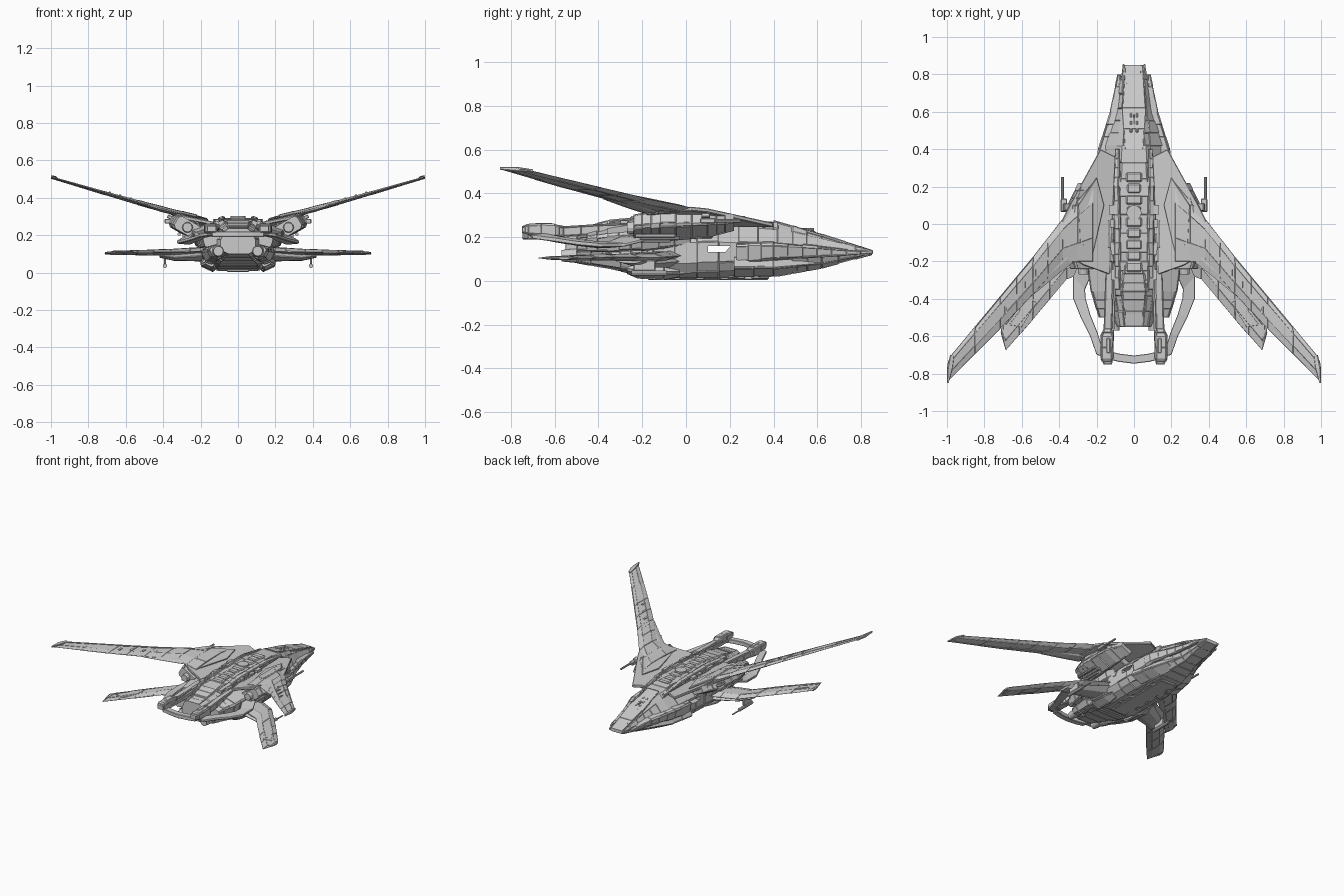
import bpy, bmesh, math, random
from mathutils import Vector, Matrix
random.seed(4)

def finish(name, bm, mirror=True, bevel=0.0):
    bmesh.ops.recalc_face_normals(bm, faces=bm.faces)
    me = bpy.data.meshes.new(name)
    bm.to_mesh(me)
    bm.free()
    ob = bpy.data.objects.new(name, me)
    bpy.context.collection.objects.link(ob)
    if bevel:
        m = ob.modifiers.new("bevel", 'BEVEL')
        m.width, m.segments, m.limit_method = bevel, 1, 'ANGLE'
    if mirror:
        ob.modifiers.new("mirror", 'MIRROR').use_mirror_merge = False
    return ob

def loft(name, rings, mirror=True, steps=1, panel=0.0, bevel=0.0):
    """Skin equal-sized rings; optional random recessed and raised panels."""
    rings = [[Vector(p) for p in r] for r in rings]
    dense = []
    for a, b in zip(rings, rings[1:]):
        dense += [[p.lerp(q, i / steps) for p, q in zip(a, b)] for i in range(steps)]
    dense.append(rings[-1])
    bm = bmesh.new()
    vs = [[bm.verts.new(p) for p in r] for r in dense]
    n = len(vs[0])
    sides = [bm.faces.new((a[i], a[(i + 1) % n], b[(i + 1) % n], b[i]))
             for a, b in zip(vs, vs[1:]) for i in range(n)]
    bm.faces.new(vs[0])
    bm.faces.new(vs[-1])
    bmesh.ops.recalc_face_normals(bm, faces=bm.faces)
    if panel:
        random.shuffle(sides)
        k = len(sides) * 2 // 5
        for group, d in ((sides[:k], -panel), (sides[k:2 * k], panel * .6)):
            bmesh.ops.inset_individual(bm, faces=group, thickness=panel, depth=d)
    return finish(name, bm, mirror, bevel)

def plate(name, pts, thick, bevel=0.004):
    return loft(name, [pts, [(x, y, z - thick) for x, y, z in pts]], bevel=bevel)

def box(name, c, s, rot=(0, 0, 0), mirror=True, bevel=0.004):
    bm = bmesh.new()
    m = Matrix.Translation(c)
    for ang, ax in zip(rot, 'XYZ'):
        m = m @ Matrix.Rotation(math.radians(ang), 4, ax)
    bmesh.ops.create_cube(bm, size=1, matrix=m @ Matrix.Diagonal((*s, 1)))
    return finish(name, bm, mirror, bevel)

def tube(name, c, r1, r2, length, sides=12, mirror=True, axis='X'):
    """Round bar along y (or upright with axis Z)."""
    bm = bmesh.new()
    bmesh.ops.create_cone(bm, cap_ends=True, segments=sides, radius1=r1, radius2=r2, depth=length,
                          matrix=Matrix.Translation(c) @ Matrix.Rotation(math.pi / 2, 4, axis))
    return finish(name, bm, mirror)

def hull_ring(y, wb, wm, wt, zb, z1, z2, zt):
    half = [(wb, y, zb), ((wb + wm) * .54, y, zb + (z1 - zb) * .4), (wm, y, z1), (wm, y, z2),
            (wt * 1.5, y, z2 + (zt - z2) * .7), (wt, y, zt)]
    return half + [(-x, b, z) for x, b, z in reversed(half)]

def tilt_ring(y, cx, cz, w, h, deg, chamfer=.3):
    c, s = math.cos(math.radians(deg)), math.sin(math.radians(deg))
    k = min(w, h) * chamfer / 2
    a, b = w / 2, h / 2
    out = [(a, b - k), (a - k, b), (k - a, b), (-a, b - k), (-a, k - b), (k - a, -b), (a - k, -b), (a, k - b)]
    return [(cx + u * c - v * s, y, cz + u * s + v * c) for u, v in out]

def wing_ring(x, le, te, z, t):
    prof = [(0, 0), (.25, .5), (.7, .45), (1, .05), (1, -.05), (.7, -.45), (.25, -.5)]
    return [(x, le + (te - le) * f, z + t * g) for f, g in prof]

# main hull with a slanted side slot through it
hull = loft("main_hull", [hull_ring(*r) for r in (
    (.85, .045, .058, .034, .12, .124, .134, .142),
    (.62, .05, .095, .045, .058, .115, .15, .212),
    (.42, .09, .155, .06, .022, .10, .17, .268),
    (.15, .11, .19, .075, .015, .085, .18, .292),
    (-.15, .11, .20, .075, .012, .075, .17, .29),
    (-.30, .10, .19, .075, .045, .10, .18, .275),
    (-.55, .05, .09, .05, .10, .13, .18, .235))], False, 3, .004)
slot = loft("slot_cutter", [[(x, .10, .133), (x, .18, .133), (x, .205, .16), (x, .10, .16)] for x in (-.5, .5)], False)
slot.hide_render = True
slot.hide_set(True)
cut = hull.modifiers.new("slot", 'BOOLEAN')
cut.object, cut.operation = slot, 'DIFFERENCE'

# nose plating and cheeks
loft("nose_cheek", [tilt_ring(*r) for r in (
    (.80, .08, .128, .015, .016, 0), (.60, .10, .135, .055, .05, -8),
    (.40, .145, .14, .085, .08, -10), (.23, .165, .13, .075, .09, -10))], steps=3, panel=.003)
loft("lower_cheek", [tilt_ring(*r) for r in (
    (.62, .06, .085, .04, .03, 25), (.40, .12, .06, .10, .05, 25), (.22, .15, .065, .11, .06, 25))],
    steps=2, panel=.003)
loft("nose_deck", [tilt_ring(*r) for r in (
    (.85, 0, .136, .095, .012, 0), (.62, 0, .208, .125, .014, 0), (.40, 0, .27, .10, .016, 0))], False, 2, .002)
box("nose_clamp", (.056, .835, .132), (.012, .04, .018))

# spine, turret, canopy segments and ridges
for i in range(9):
    box("spine_segment", (0, .25 - i * .06, .286), (.085 - .012 * (i % 2), .052, .022), mirror=False, bevel=.008)
tube("spine_turret", (0, .06, .29), .04, .04, .024, 16, False, 'Z')
for i in range(3):
    box("sensor_block", (.016, .58 - i * .04, .222 + i * .011), (.015, .025, .014), (-14, 0, 0))
tube("sensor_probe", (0, .55, .235), .006, .006, .07, 8, False)
loft("back_ridge", [tilt_ring(*r) for r in (
    (.40, .085, .25, .02, .03, -20), (.20, .09, .28, .03, .035, -20),
    (-.10, .085, .282, .035, .035, -20), (-.35, .085, .257, .03, .04, -20))], steps=4, panel=.002)
loft("tail_spine", [tilt_ring(*r) for r in (
    (-.22, 0, .25, .14, .08, 0, .7), (-.36, 0, .235, .18, .08, 0, .7),
    (-.50, 0, .205, .14, .07, 0, .7), (-.55, 0, .19, .08, .04, 0, .7))], False, 3, .003)

# sloped shoulder and angled nacelle carrying each upper wing
plate("shoulder_plate", [(.10, .36, .265), (.18, .40, .265), (.345, .10, .332), (.385, .02, .34),
                         (.35, -.17, .325), (.27, -.22, .30), (.13, -.27, .272)], .02)
plate("shoulder_panel", [(.20, .25, .288), (.30, .10, .332), (.29, -.10, .328), (.22, -.16, .298),
                         (.16, .10, .29)], .014)
loft("nacelle", [tilt_ring(*r) for r in (
    (.22, .25, .265, .09, .045, 25), (.10, .28, .262, .14, .08, 28),
    (-.12, .285, .252, .16, .09, 30), (-.24, .27, .242, .13, .075, 30))], steps=3, panel=.004)
tube("nacelle_nozzle", (.27, -.25, .242), .03, .025, .04)
box("nacelle_strut", (.19, -.03, .225), (.12, .30, .05), (0, -20, 0))

# upper wing
loft("upper_wing", [wing_ring(*r) for r in (
    (.22, .22, -.20, .295, .03), (.38, .03, -.20, .333, .030), (.54, -.175, -.375, .376, .026),
    (.715, -.385, -.56, .426, .020), (.985, -.71, -.83, .505, .012), (.998, -.75, -.85, .512, .006))],
    steps=2, panel=.002)
loft("wing_tip_cap", [tilt_ring(*r) for r in (
    (-.70, .972, .502, .02, .012, 16), (-.77, .985, .508, .028, .02, 16), (-.85, .996, .514, .008, .01, 16))])
loft("upper_flap", [wing_ring(*r) for r in (
    (.33, -.07, -.21, .315, .02), (.42, -.16, -.28, .338, .022), (.54, -.28, -.38, .374, .012))])
for i in range(4):
    x = .52 + i * .055
    box("wing_slat", (x, -.26 - i * .066, .383 + i * .0157), (.012, .035, .006), (0, -16, 0), bevel=0)

# lower wing
loft("lower_wing", [wing_ring(*r) for r in (
    (.15, .0, -.22, .115, .05), (.36, -.10, -.295, .108, .036),
    (.54, -.31, -.51, .107, .026), (.685, -.49, -.675, .105, .018), (.712, -.53, -.58, .104, .012))],
    steps=2, panel=.002)
loft("lower_wing_fairing", [wing_ring(*r) for r in (
    (.18, -.02, -.25, .09, .06), (.34, -.12, -.28, .08, .035), (.42, -.2, -.32, .09, .02))])
plate("lower_wing_panel", [(.52, -.42, .119), (.56, -.40, .119), (.67, -.54, .117), (.60, -.55, .114)], .008, .001)

# rear engine cowls, belly pods and nozzles
loft("engine_cowl", [tilt_ring(*r) for r in (
    (.02, .15, .215, .10, .09, -20), (-.20, .17, .205, .15, .10, -20),
    (-.36, .16, .19, .13, .09, -18), (-.50, .14, .175, .09, .06, -15))], steps=3, panel=.004)
loft("lower_engine", [tilt_ring(*r) for r in (
    (-.05, .15, .085, .09, .09, 20, .8), (-.30, .14, .095, .11, .09, 20, .8),
    (-.50, .11, .115, .08, .06, 15, .8))], steps=3, panel=.004)
tube("engine_nozzle", (.105, -.53, .115), .034, .026, .08, 16)
loft("belly_pod", [tilt_ring(*r) for r in (
    (-.03, .15, .045, .05, .04, 25), (-.10, .155, .045, .08, .06, 25),
    (-.22, .155, .05, .08, .055, 25), (-.27, .15, .055, .05, .03, 25))], panel=.004)
box("belly_keel", (0, .10, .014), (.12, .55, .02), mirror=False)
for i in range(5):
    box("belly_panel", (.06, .34 - i * .11, .016), (.05, .08, .014))

# tail booms, open side loops and crossbar
loft("tail_boom", [tilt_ring(*r) for r in (
    (-.12, .13, .25, .04, .04, 0), (-.40, .135, .235, .045, .05, 0), (-.56, .14, .225, .045, .05, 0),
    (-.60, .145, .23, .07, .06, 0), (-.72, .145, .235, .065, .05, 0), (-.75, .14, .235, .045, .03, 0))],
    steps=2, panel=.003)
box("boom_vent", (.137, -.65, .26), (.022, .08, .01))
loft("boom_rail", [tilt_ring(*r) for r in (
    (-.25, .105, .245, .015, .03, 0), (-.45, .11, .225, .018, .03, 0), (-.68, .118, .215, .015, .02, 0))])
path = [(.19, .25, -.20, -.17, .20), (.235, .285, -.29, -.19, .188), (.262, .325, -.35, -.28, .165),
        (.258, .325, -.40, -.40, .163), (.235, .285, -.48, -.50, .172), (.195, .235, -.58, -.60, .187),
        (.175, .20, -.645, -.70, .20), (.13, .13, -.66, -.715, .21)]
loft("tail_loop", [[(a, ya, z + .018), (b, yb, z + .008), (b, yb, z - .008), (a, ya, z - .014)]
                   for a, b, ya, yb, z in path], bevel=.003)
loft("tail_crossbar", [[(x, y + .022, .22), (x, y - .022, .22), (x, y - .022, .19), (x, y + .022, .19)]
                       for x, y in ((-.14, -.70), (-.08, -.715), (0, -.725), (.08, -.715), (.14, -.70))],
     False, bevel=.003)

# guns
box("upper_gun_mount", (.375, .10, .275), (.035, .07, .025))
tube("upper_gun_barrel", (.382, .16, .275), .007, .008, .18, 8)
box("upper_gun_link", (.35, .09, .29), (.06, .04, .02), (0, -25, 0))
box("lower_gun_pylon", (.39, -.19, .07), (.012, .10, .05))
tube("lower_gun_body", (.39, -.17, .036), .012, .012, .16, 8)
tube("lower_gun_barrel", (.39, -.07, .032), .005, .005, .12, 8)
for i, (x, z) in enumerate(((.29, .195), (.315, .205), (.275, .185))):
    tube("cluster_gun", (x, -.12 - .02 * i, z), .009, .009, .18, 8)

# scattered hull fittings
for i in range(70):
    y = random.uniform(-.42, .36)
    s = (random.uniform(.012, .03), random.uniform(.02, .06), random.uniform(.01, .02))
    if i % 2:
        box("deck_fitting", (random.uniform(.05, .12), y * .8, .266 + .012 * (y > -.2)), s, bevel=0)
    elif not .05 < y < .25:
        x = .185 - max(0, y - .2) * .25 - max(0, -.25 - y) * .4
        box("side_fitting", (x, y, random.uniform(.09, .17)), s, bevel=0)
